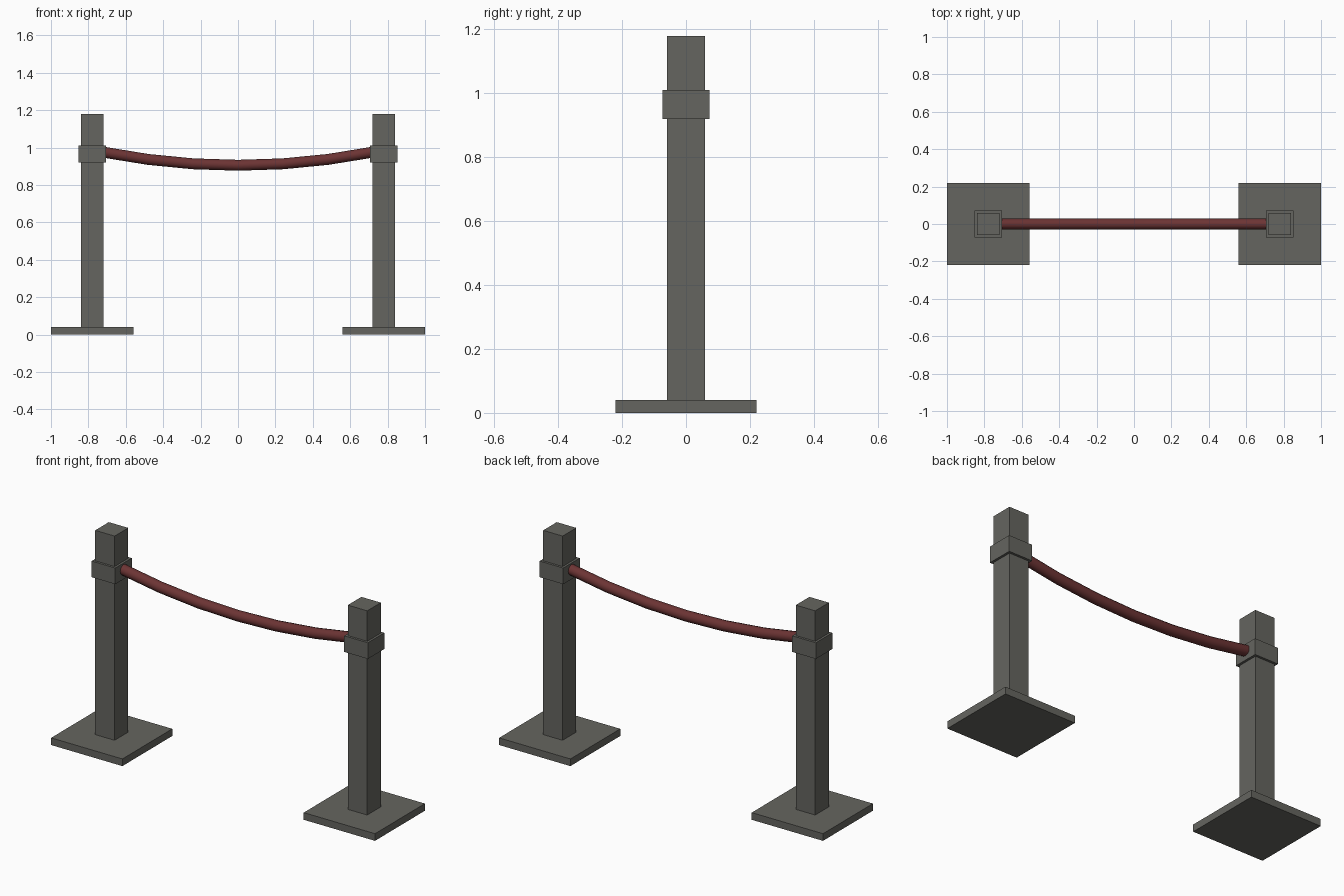
import bpy
import math

if "Cube" in bpy.data.objects:
    bpy.data.objects.remove(bpy.data.objects["Cube"])


def material(name, rgb):
    m = bpy.data.materials.new(name)
    m.diffuse_color = (*rgb, 1.0)
    m.use_nodes = True
    m.node_tree.nodes["Principled BSDF"].inputs["Base Color"].default_value = m.diffuse_color
    return m


METAL = material("dark grey metal", (0.13, 0.13, 0.115))
ROPE = material("dark red rope", (0.15, 0.034, 0.034))


def block(name, x, width, z0, z1):
    """Square block centred on (x, 0) between two heights."""
    bpy.ops.mesh.primitive_cube_add(size=1, location=(x, 0, (z0 + z1) / 2))
    ob = bpy.context.object
    ob.name = name
    ob.scale = (width, width, z1 - z0)
    bpy.ops.object.transform_apply(location=False, rotation=False, scale=True)
    ob.data.materials.append(METAL)
    return ob


# Two stanchions: base plate, post and collar
for side, x in (("left", -0.78), ("right", 0.78)):
    block(side + "_base", x, 0.44, 0.0, 0.04)
    block(side + "_post", x, 0.12, 0.04, 1.18)
    block(side + "_collar", x, 0.146, 0.92, 1.01)

# Sagging rope: round tube swept along a six-segment dip
SEGMENTS, SIDES, RADIUS, HALF = 6, 12, 0.029, 0.72
SAG = 0.135
verts, faces = [], []
for i in range(SEGMENTS + 1):
    x = -HALF + 2 * HALF * i / SEGMENTS
    z = 0.905 + SAG * x * x
    tilt = math.atan(2 * SAG * x)
    for j in range(SIDES):
        a = 2 * math.pi * j / SIDES
        up = RADIUS * math.sin(a)
        verts.append((x - up * math.sin(tilt), RADIUS * math.cos(a), z + up * math.cos(tilt)))
for i in range(SEGMENTS):
    for j in range(SIDES):
        k = (j + 1) % SIDES
        a, b = i * SIDES, (i + 1) * SIDES
        faces.append((a + j, a + k, b + k, b + j))
faces.append(tuple(reversed(range(SIDES))))
faces.append(tuple(SEGMENTS * SIDES + j for j in range(SIDES)))
mesh = bpy.data.meshes.new("rope")
mesh.from_pydata(verts, [], faces)
mesh.materials.append(ROPE)
rope = bpy.data.objects.new("rope", mesh)
bpy.context.collection.objects.link(rope)

# Consistent outward normals and smooth sides
bpy.ops.object.select_all(action='DESELECT')
rope.select_set(True)
bpy.context.view_layer.objects.active = rope
bpy.ops.object.mode_set(mode='EDIT')
bpy.ops.mesh.select_all(action='SELECT')
bpy.ops.mesh.normals_make_consistent(inside=False)
bpy.ops.object.mode_set(mode='OBJECT')
bpy.ops.object.shade_smooth_by_angle(angle=math.radians(40))
